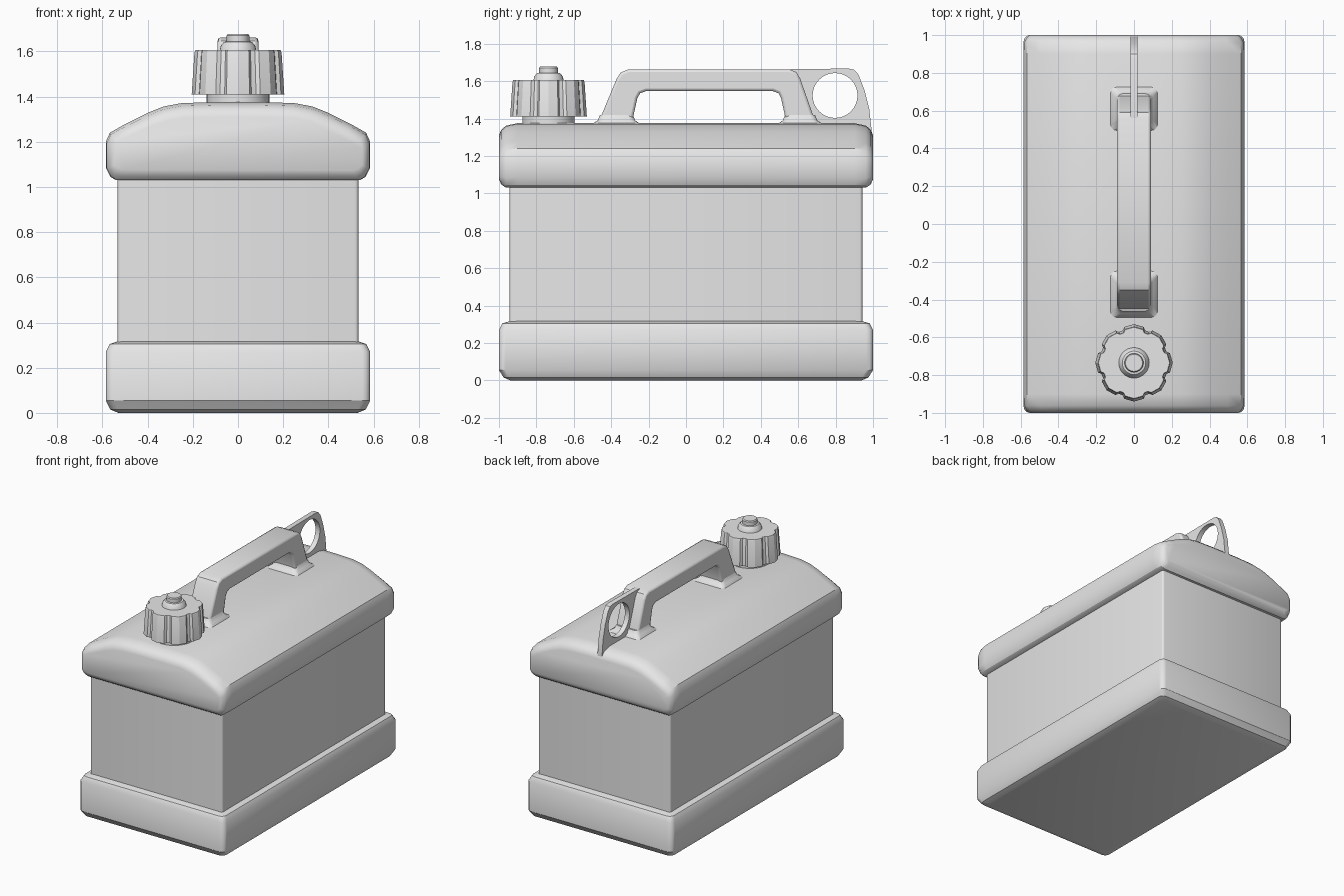
import bpy
import bmesh
from math import radians, sin, cos, tau

if "Cube" in bpy.data.objects:
    bpy.data.objects.remove(bpy.data.objects["Cube"], do_unlink=True)

GREY = (0.8, 0.8, 0.8, 1)
plastic = bpy.data.materials.new("light_grey_plastic")
plastic.use_nodes = True
plastic.diffuse_color = GREY
plastic.node_tree.nodes["Principled BSDF"].inputs["Base Color"].default_value = GREY


def finish(obj, angle=32):
    if not obj.data.materials:
        obj.data.materials.append(plastic)
    bpy.ops.object.select_all(action="DESELECT")
    obj.select_set(True)
    bpy.context.view_layer.objects.active = obj
    bpy.ops.object.shade_smooth_by_angle(angle=radians(angle))
    return obj


def loft(name, rings, angle=32):
    """Skin equal-length rings of points and cap both ends."""
    bm = bmesh.new()
    loops = [[bm.verts.new(p) for p in ring] for ring in rings]
    n = len(loops[0])
    for a, b in zip(loops, loops[1:]):
        for i in range(n):
            j = (i + 1) % n
            bm.faces.new((a[i], a[j], b[j], b[i]))
    bm.faces.new(loops[0])
    bm.faces.new(loops[-1])
    bmesh.ops.recalc_face_normals(bm, faces=bm.faces)
    mesh = bpy.data.meshes.new(name)
    bm.to_mesh(mesh)
    bm.free()
    obj = bpy.data.objects.new(name, mesh)
    bpy.context.collection.objects.link(obj)
    return finish(obj, angle)


def rounded_rect(hx, hy, r, z, cy=0, steps=3):
    ring = []
    for q, (sx, sy) in enumerate([(1, 1), (-1, 1), (-1, -1), (1, -1)]):
        for k in range(steps + 1):
            a = tau / 4 * (q + k / steps)
            ring.append((sx * (hx - r) + r * cos(a), cy + sy * (hy - r) + r * sin(a), z))
    return ring


def circle(r, z, cy, n=32):
    return [(r * cos(tau * i / n), cy + r * sin(tau * i / n), z) for i in range(n)]


# Base tray and straight waist
loft("base", [rounded_rect(hx, hy, 0.035, z) for hx, hy, z in [
    (0.53, 0.94, 0), (0.565, 0.975, 0.015), (0.585, 1.0, 0.055),
    (0.585, 1.0, 0.27), (0.568, 0.982, 0.305), (0.53, 0.94, 0.317)]])
loft("waist", [rounded_rect(0.533, 0.943, 0.015, z) for z in (0.3, 1.06)])

# Domed upper shell, lofted from front to back with softened ends
half = [(0.54, 1.03), (0.565, 1.045), (0.585, 1.085), (0.585, 1.2), (0.567, 1.24),
        (0.5, 1.278), (0.4, 1.328), (0.33, 1.356), (0.25, 1.371), (0.12, 1.375)]
profile = half + [(-x, z) for x, z in reversed(half)]


def shell_ring(y, dx, drop, lift):
    scale = 1 - dx / 0.585
    ring = []
    for x, z in profile:
        t = (z - 1.03) / 0.345
        ring.append((x * scale, y, z - drop * t + lift * (1 - t) ** 4))
    return ring


stations = [(1.0, 0.035, 0.065, 0.045), (0.988, 0.018, 0.036, 0.018),
            (0.962, 0.004, 0.013, 0.0), (0.9, 0, 0, 0)]
loft("upper_shell", [shell_ring(-y, *s) for y, *s in stations]
     + [shell_ring(y, *s) for y, *s in reversed(stations)])

# Neck, fluted screw cap and its stepped knob
CAP_Y = -0.735
loft("neck", [circle(0.14, z, CAP_Y) for z in (1.36, 1.43)])


def fluted_ring(scale, z):
    lobe = [(-15, 0.197), (0, 0.205), (15, 0.197), (19, 0.182), (26, 0.182)]
    return [(scale * r * sin(radians(45 * k + a)),
             CAP_Y + scale * r * cos(radians(45 * k + a)), z)
            for k in range(8) for a, r in lobe]


loft("screw_cap", [fluted_ring(s, z) for s, z in
                   [(1.0, 1.41), (0.94, 1.595), (0.92, 1.605)]], 25)
loft("cap_knob", [circle(r, z, CAP_Y) for r, z in
                  [(0.082, 1.6), (0.076, 1.625), (0.062, 1.642), (0.05, 1.644),
                   (0.05, 1.67), (0.045, 1.677)]])

# Carrying handle: one side outline extruded across, then bevelled
outline = [(-0.46, 1.36), (-0.455, 1.41), (-0.372, 1.61), (-0.35, 1.645), (-0.31, 1.662),
           (0.555, 1.662), (0.59, 1.648), (0.61, 1.615), (0.682, 1.41), (0.69, 1.36),
           (0.535, 1.36), (0.53, 1.41), (0.508, 1.51), (0.495, 1.535), (0.465, 1.546),
           (-0.215, 1.546), (-0.245, 1.535), (-0.26, 1.51), (-0.282, 1.41), (-0.287, 1.36)]
handle = loft("handle", [[(x, y, z) for y, z in outline] for x in (-0.09, 0.09)])
bevel = handle.modifiers.new("soft_edges", "BEVEL")
bevel.width = 0.014
bevel.segments = 2
bevel.limit_method = "ANGLE"
bevel.angle_limit = radians(60)

# Flared feet under the handle
for name, cy, hy in (("front_foot", -0.372, 0.088), ("back_foot", 0.61, 0.08)):
    loft(name, [rounded_rect(0.09 + f, hy + f, 0.03, z, cy)
                for f, z in [(0.036, 1.36), (0.034, 1.375), (0.012, 1.39), (0.0, 1.42)]], 50)

# Thin hanging tab with a round hole, filled from two flat curve splines
tab_edge = [(0.56, 1.3), (0.56, 1.664), (0.87, 1.667), (0.9, 1.66), (0.922, 1.635),
            (0.955, 1.55), (0.98, 1.45), (0.992, 1.34), (0.992, 1.28)]
hole = [(0.797 + 0.12 * cos(tau * i / 32), 1.523 + 0.12 * sin(tau * i / 32))
        for i in range(32)]
curve = bpy.data.curves.new("hanging_tab", "CURVE")
curve.dimensions = "2D"
curve.fill_mode = "BOTH"
curve.extrude = 0.018
for points in (tab_edge, hole):
    spline = curve.splines.new("POLY")
    spline.points.add(len(points) - 1)
    for point, (y, z) in zip(spline.points, points):
        point.co = (y, z, 0, 1)
    spline.use_cyclic_u = True
tab = bpy.data.objects.new("hanging_tab", curve)
tab.rotation_euler = (radians(90), 0, radians(90))
bpy.context.collection.objects.link(tab)
bpy.ops.object.select_all(action="DESELECT")
tab.select_set(True)
bpy.context.view_layer.objects.active = tab
bpy.ops.object.convert(target="MESH")
finish(bpy.context.object)
